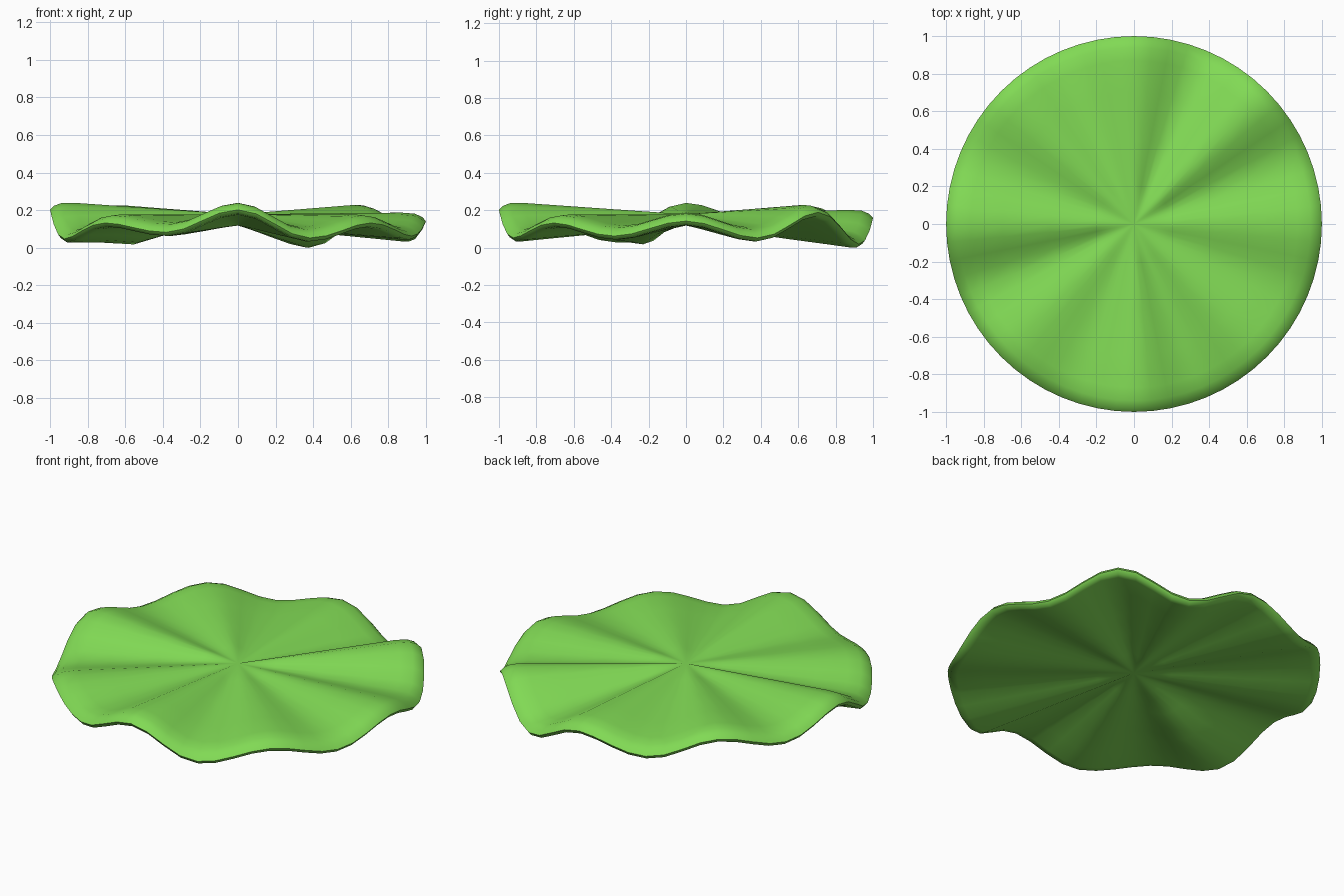
import bpy, bmesh, math

if "Cube" in bpy.data.objects:
    bpy.data.objects.remove(bpy.data.objects["Cube"])

# Rim heights at every 22.5 degrees, counter-clockwise from +x (crest, trough, ...)
RIM = [.19, .10, .237, .066, .207, .13, .235, .155,
       .25, .095, .18, .13, .25, .10, .18, .11]
CENTRE_TOP, SEGMENTS = .18, 64

# Leaf cross-section from centre to rim and back underneath: radius, drop below top
PROFILE = [(.2, 0), (.45, 0), (.7, 0), (.87, 0), (.94, .006), (.98, .024),
           (1.0, .046), (.985, .066), (.95, .069), (.8, .067), (.6, .065),
           (.4, .062), (.2, .06)]
UNDERSIDE_START = 8


def rim_height(angle):
    t = angle / (2 * math.pi) * len(RIM)
    i = int(t) % len(RIM)
    f = (1 - math.cos(math.pi * (t - int(t)))) / 2
    return RIM[i] * (1 - f) + RIM[(i + 1) % len(RIM)] * f


def leaf_height(angle, r):
    return CENTRE_TOP + (rim_height(angle) - CENTRE_TOP) * r


bm = bmesh.new()
rings = []
for k, (r, drop) in enumerate(PROFILE):
    ring = []
    for s in range(SEGMENTS):
        a = 2 * math.pi * s / SEGMENTS
        x, y = r * math.cos(a), r * math.sin(a)
        z = leaf_height(a, r) - drop
        # Slight sag in one fold of the underside
        if k > UNDERSIDE_START:
            z -= .045 * math.exp(-((x + .57) ** 2 + (y + .24) ** 2) / .03)
        ring.append(bm.verts.new((x, y, z)))
    rings.append(ring)

# Skin between rings
for a, b in zip(rings, rings[1:]):
    for s in range(SEGMENTS):
        n = (s + 1) % SEGMENTS
        bm.faces.new((a[s], b[s], b[n], a[n]))

# Close the middle, above and below
for ring, z in ((rings[0], CENTRE_TOP), (rings[-1], CENTRE_TOP - .06)):
    mid = bm.verts.new((0, 0, z))
    for s in range(SEGMENTS):
        bm.faces.new((mid, ring[s], ring[(s + 1) % SEGMENTS]))
bmesh.ops.recalc_face_normals(bm, faces=bm.faces)

mesh = bpy.data.meshes.new("lettuce_leaf")
bm.to_mesh(mesh)
bm.free()
leaf = bpy.data.objects.new("lettuce_leaf", mesh)
bpy.context.collection.objects.link(leaf)

# Stand on the ground
low = min(v.co.z for v in mesh.vertices)
for v in mesh.vertices:
    v.co.z -= low

# Green material and smooth shading
green = bpy.data.materials.new("leaf_green")
green.diffuse_color = (.22, .70, .09, 1)
green.use_nodes = True
green.node_tree.nodes["Principled BSDF"].inputs["Base Color"].default_value = green.diffuse_color
mesh.materials.append(green)
bpy.context.view_layer.objects.active = leaf
leaf.select_set(True)
bpy.ops.object.shade_smooth_by_angle(angle=math.radians(60))
